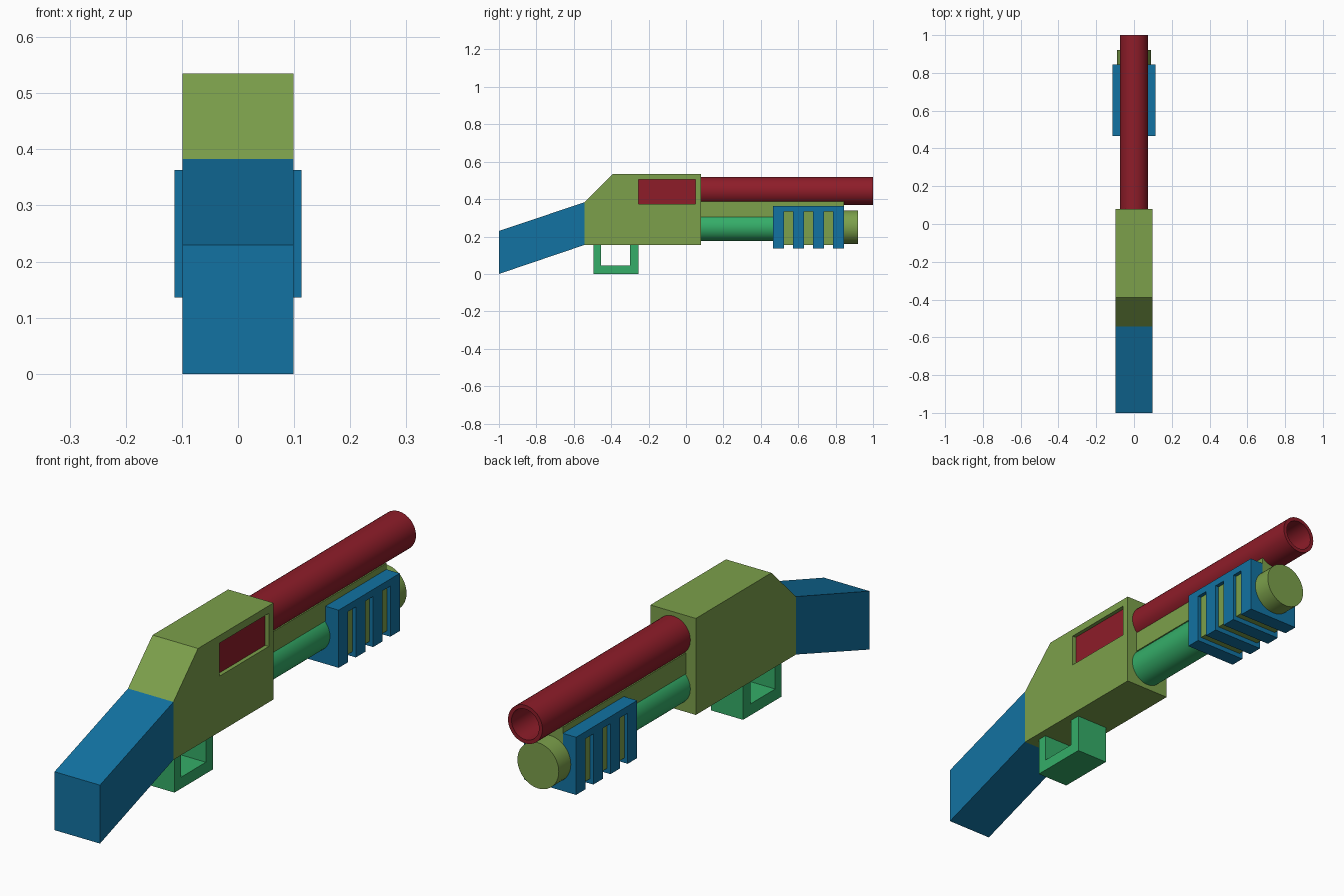
import bpy, bmesh, math

if "Cube" in bpy.data.objects:
    bpy.data.objects.remove(bpy.data.objects["Cube"])


def material(name, rgb):
    m = bpy.data.materials.new(name)
    m.diffuse_color = (*rgb, 1)
    m.use_nodes = True
    m.node_tree.nodes["Principled BSDF"].inputs["Base Color"].default_value = m.diffuse_color
    return m


BLUE = material("blue", (0.006, 0.17, 0.36))
RED = material("red", (0.27, 0.012, 0.022))
GREEN = material("green", (0.035, 0.42, 0.14))
OLIVE = material("olive", (0.2, 0.35, 0.07))


def prism(name, profile, half_width, mat):
    """Side profile of (y, z) points, extruded symmetrically across x."""
    bm = bmesh.new()
    face = bm.faces.new([bm.verts.new((-half_width, y, z)) for y, z in profile])
    new = bmesh.ops.extrude_face_region(bm, geom=[face])["geom"]
    bmesh.ops.translate(bm, vec=(2 * half_width, 0, 0),
                        verts=[v for v in new if isinstance(v, bmesh.types.BMVert)])
    bmesh.ops.recalc_face_normals(bm, faces=bm.faces)
    return finish(name, bm, mat)


def lathe(name, points, z, mat, sides=40):
    """Spin (radius, y) points around a y-parallel axis at height z."""
    bm = bmesh.new()
    verts = [bm.verts.new((r, y, z)) for r, y in points]
    edges = [bm.edges.new(p) for p in zip(verts, verts[1:])]
    bmesh.ops.spin(bm, geom=verts + edges, cent=(0, 0, z), axis=(0, 1, 0),
                   angle=2 * math.pi, steps=sides, use_duplicate=False)
    bmesh.ops.remove_doubles(bm, verts=bm.verts, dist=1e-5)
    bmesh.ops.recalc_face_normals(bm, faces=bm.faces)
    obj = finish(name, bm, mat)
    bpy.ops.object.select_all(action='DESELECT')
    obj.select_set(True)
    bpy.context.view_layer.objects.active = obj
    bpy.ops.object.shade_smooth_by_angle(angle=math.radians(30))
    return obj


def finish(name, bm, mat):
    mesh = bpy.data.meshes.new(name)
    bm.to_mesh(mesh)
    bm.free()
    mesh.materials.append(mat)
    obj = bpy.data.objects.new(name, mesh)
    bpy.context.collection.objects.link(obj)
    return obj


def rect(y0, y1, z0, z1):
    return [(y0, z0), (y1, z0), (y1, z1), (y0, z1)]


# Shoulder stock
prism("stock", [(-1, 0), (-0.543, 0.155), (-0.543, 0.383), (-1, 0.23)], 0.099, BLUE)

# Receiver with a recessed port on the right side
receiver = prism("receiver", [(-0.543, 0.155), (0.08, 0.155), (0.08, 0.535),
                              (-0.39, 0.535), (-0.543, 0.383)], 0.099, OLIVE)
cutter = prism("port_cutter", rect(-0.255, 0.05, 0.375, 0.505), 0.05, OLIVE)
cutter.location.x = 0.131
cutter.hide_render = True
cutter.hide_viewport = True
cut = receiver.modifiers.new("port", 'BOOLEAN')
cut.operation = 'DIFFERENCE'
cut.solver = 'EXACT'
cut.object = cutter
port = prism("port_cover", rect(-0.255, 0.05, 0.375, 0.505), 0.002, RED)
port.location.x = 0.081

# Trigger guard, a squared U
prism("trigger_guard", [(-0.495, 0.155), (-0.495, 0), (-0.255, 0), (-0.255, 0.155),
                        (-0.3, 0.155), (-0.3, 0.045), (-0.455, 0.045), (-0.455, 0.155)],
      0.07, GREEN)

# Hollow barrel, lower tube, end cap and the rib between them
lathe("barrel", [(0, 0.08), (0.075, 0.08), (0.075, 1), (0.06, 1), (0.06, 0.1), (0, 0.1)],
      0.443, RED)
lathe("lower_tube", [(0, 0.08), (0.075, 0.08), (0.075, 0.5), (0, 0.5)], 0.25, GREEN)
lathe("end_cap", [(0, 0.8), (0.09, 0.8), (0.09, 0.92), (0, 0.92)], 0.25, OLIVE)
prism("barrel_rib", rect(0.08, 0.845, 0.305, 0.387), 0.055, OLIVE)

# Slotted pump grip: comb-shaped profile around an inner core
comb = [(0.845, 0.363), (0.465, 0.363)]
rib, pitch = 0.059, 0.107
for i in range(4):
    y = 0.465 + i * pitch
    comb += [(y, 0.335), (y, 0.136), (y + rib, 0.136), (y + rib, 0.335)]
comb = comb[:2] + comb[3:-1]
prism("pump_grip", comb, 0.113, BLUE)
prism("pump_core", rect(0.475, 0.835, 0.155, 0.345), 0.098, OLIVE)
